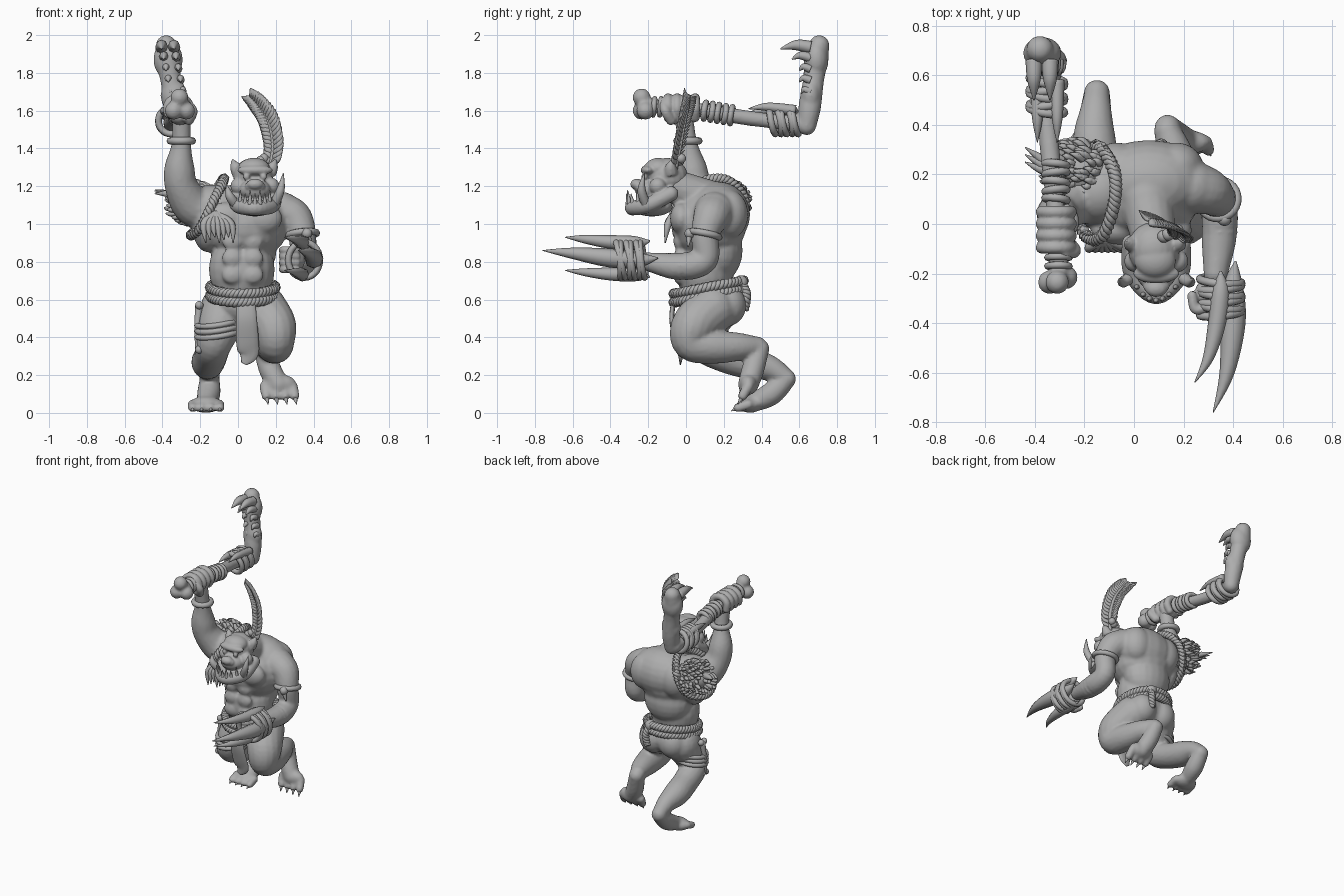
import bpy, bmesh, math, random
from mathutils import Vector, Matrix

random.seed(4)
if "Cube" in bpy.data.objects:
    bpy.data.objects.remove(bpy.data.objects["Cube"])

stone = bpy.data.materials.new("plain grey")
stone.use_nodes = True
stone.diffuse_color = (0.42, 0.42, 0.42, 1)
stone.node_tree.nodes["Principled BSDF"].inputs["Base Color"].default_value = stone.diffuse_color


def finish(name, bm, voxel=None, soften=4):
    """Turn a bmesh into a smooth object, optionally fusing its pieces."""
    bmesh.ops.recalc_face_normals(bm, faces=bm.faces)
    for face in bm.faces:
        face.smooth = True
    mesh = bpy.data.meshes.new(name)
    bm.to_mesh(mesh)
    bm.free()
    mesh.materials.append(stone)
    obj = bpy.data.objects.new(name, mesh)
    bpy.context.collection.objects.link(obj)
    if voxel:
        fuse = obj.modifiers.new("fuse", "REMESH")
        fuse.mode, fuse.voxel_size, fuse.use_smooth_shade = "VOXEL", voxel, True
        relax = obj.modifiers.new("relax", "SMOOTH")
        relax.factor, relax.iterations = 0.5, soften


def ball(bm, centre, radii):
    if not isinstance(radii, tuple):
        radii = (radii,) * 3
    place = Matrix.Translation(centre) @ Matrix.Diagonal((*radii, 1))
    bmesh.ops.create_uvsphere(bm, u_segments=20, v_segments=12, radius=1, matrix=place)


def spline(points, steps=6, closed=False):
    """Smooth path through control points (x, y, z, radius)."""
    pts = [Vector(p) for p in points]
    count = len(pts)
    pick = (lambda i: pts[i % count]) if closed else (lambda i: pts[max(0, min(i, count - 1))])
    path = []
    for i in range(count if closed else count - 1):
        a, b, c, d = (pick(i + k) for k in (-1, 0, 1, 2))
        for s in range(steps):
            t = s / steps
            path.append(b + (c - a) * (t / 2) + (a * 2 - b * 5 + c * 4 - d) * (t * t / 2)
                        + (b * 3 - a - c * 3 + d) * (t ** 3 / 2))
    return path if closed else path + [pts[-1]]


def frames(path, closed, ref):
    n = len(path)
    for i, p in enumerate(path):
        after = path[(i + 1) % n] if closed else path[min(i + 1, n - 1)]
        before = path[i - 1] if closed else path[max(i - 1, 0)]
        tangent = (after - before).to_3d().normalized()
        side = tangent.cross(ref).normalized()
        yield p.to_3d(), max(p.w, 0.001), side, side.cross(tangent)


def tube(bm, path, closed=False, ref=None, sides=10, flat=1.0):
    """Sweep an ellipse along a path; flat squashes it towards ref."""
    if ref is None:
        span = (path[len(path) // 2] - path[0]).to_3d()
        axis = min(range(3), key=lambda k: abs(span[k]))
        ref = Vector([float(k == axis) for k in range(3)])
    rings = []
    for centre, r, u, v in frames(path, closed, Vector(ref)):
        turn = [math.tau * k / sides for k in range(sides)]
        rings.append([bm.verts.new(centre + (u * math.cos(a) + v * math.sin(a) * flat) * r) for a in turn])
    pairs = list(zip(rings, rings[1:])) + ([(rings[-1], rings[0])] if closed else [])
    for low, high in pairs:
        for k in range(sides):
            j = (k + 1) % sides
            bm.faces.new((low[k], low[j], high[j], high[k]))
    if not closed:
        bm.faces.new(rings[0])
        bm.faces.new(rings[-1])


def limb(bm, points):
    path = spline(points)
    tube(bm, path, sides=16)
    for p in (path[0], path[-1]):
        ball(bm, p.to_3d(), p.w)


def spike(bm, *points, sides=8):
    tube(bm, spline(points), sides=sides)


def ring(bm, centre, axis, radius, thick, squash=1.0):
    turn = Vector(axis).normalized().to_track_quat("Z", "Y").to_matrix()
    path = []
    for k in range(28):
        a = math.tau * k / 28
        p = Vector(centre) + turn @ Vector((math.cos(a), math.sin(a) * squash, 0)) * radius
        path.append(Vector((*p, thick)))
    tube(bm, path, closed=True, ref=axis, sides=8)


def rope(bm, points, thick, turns, ref, closed=True):
    path = spline(points, 14, closed)
    for strand in range(3):
        twisted = []
        for i, (c, _, u, v) in enumerate(frames(path, closed, Vector(ref))):
            a = math.tau * (turns * i / len(path) + strand / 3)
            twisted.append(Vector((*(c + (u * math.cos(a) + v * math.sin(a)) * thick * .55), thick * .55)))
        tube(bm, twisted, closed, ref, 6)


# Body: torso masses, arms and legs fused into one skin
bm = bmesh.new()
for centre, radii in [((.03, .13, .58), (.17, .17, .13)), ((.02, .1, .76), (.175, .155, .2)),
                      ((.03, .17, .86), (.175, .13, .17)), ((.04, .12, 1.0), (.23, .2, .2)),
                      ((.06, .17, 1.05), (.24, .17, .175)), ((-.16, .11, 1.0), (.085, .13, .15))]:
    ball(bm, centre, radii)
for s in (-1, 1):
    ball(bm, (.03 + .1 * s, -.025, 1.03), (.105, .06, .085))
    ball(bm, (.03 + .08 * s, .22, .57), (.1, .1, .11))
    ball(bm, (.05 + .12 * s, .23, 1.05), (.11, .1, .13))
    for row in range(3):
        ball(bm, (.025 + .055 * s, -.035, .73 + .09 * row), (.056, .032, .05))
limb(bm, [(.05, .1, 1.13, .11), (.08, -.06, 1.2, .09)])
limb(bm, [(.23, .15, 1.06, .11), (.3, .13, 1.03, .095), (.34, .1, .94, .075), (.345, .1, .81, .07),
          (.345, -.03, .775, .075), (.33, -.2, .8, .05)])
limb(bm, [(-.14, .13, 1.08, .13), (-.24, .1, 1.1, .11), (-.3, .05, 1.2, .088),
          (-.31, .03, 1.3, .08), (-.3, .01, 1.42, .052), (-.3, -.01, 1.55, .05)])
limb(bm, [(-.07, .15, .55, .13), (-.1, .1, .45, .115), (-.13, .1, .36, .095),
          (-.145, .21, .3, .088), (-.16, .34, .265, .088), (-.155, .45, .235, .066), (-.15, .52, .19, .052)])
limb(bm, [(-.15, .53, .18, .053), (-.155, .45, .1, .062), (-.17, .35, .05, .048)])
limb(bm, [(.13, .14, .55, .13), (.19, .04, .46, .12), (.2, .03, .37, .098),
          (.19, .15, .35, .09), (.165, .28, .35, .075), (.135, .375, .35, .055)])
limb(bm, [(.135, .39, .34, .052), (.17, .355, .23, .06), (.215, .33, .15, .055)])
ball(bm, (-.17, .34, .045), (.085, .065, .045))
ball(bm, (.22, .33, .15), (.09, .048, .055))
for k in range(4):
    x = -.24 + .048 * k
    limb(bm, [(x, .33, .045, .026), (x, .275, .027, .025)])
    x = .14 + .05 * k
    limb(bm, [(x, .33, .14, .028), (x + .01, .3, .09, .026)])
finish("body", bm, .011)

# Toe nails
bm = bmesh.new()
for k in range(4):
    x = -.24 + .048 * k
    spike(bm, (x, .28, .03, .018), (x, .24, .01, .002))
    x = .15 + .05 * k
    spike(bm, (x, .3, .09, .018), (x + .01, .275, .045, .002))
finish("toe_nails", bm)

# Head with brow, snout, heavy jaw and ears
bm = bmesh.new()
for centre, radii in [((.08, -.1, 1.25), (.105, .11, .1)), ((.085, -.145, 1.295), (.085, .075, .055)),
                      ((.09, -.2, 1.285), (.095, .04, .028)),
                      ((.09, -.19, 1.18), (.085, .08, .06)), ((.09, -.18, 1.09), (.1, .11, .05)),
                      ((.09, -.26, 1.21), (.045, .035, .03))]:
    ball(bm, centre, radii)
limb(bm, [(-.01, -.08, 1.16, .04), (.0, -.2, 1.1, .042), (.09, -.285, 1.085, .04),
          (.18, -.2, 1.1, .042), (.19, -.08, 1.16, .04)])
for s in (-1, 1):
    ball(bm, (.09 + .085 * s, -.15, 1.2), .045)
    ball(bm, (.09 + .03 * s, -.25, 1.2), .024)
    ball(bm, (.09 + .045 * s, -.22, 1.25), .018)
    spike(bm, (.085 + .08 * s, -.08, 1.27, .04), (.085 + .1 * s, -.08, 1.305, .03), (.085 + .115 * s, -.07, 1.345, .004))
finish("head", bm, .007, 3)

# Teeth and tusks
bm = bmesh.new()
for k in range(-3, 4):
    x, y = .09 + .026 * k, -.305 + .006 * k * k
    spike(bm, (x, y, 1.1, .015), (x, y - .01, 1.16 + .02 * (k % 2), .002))
for s, rise in ((-1, .1), (1, .16)):
    x = .09 + .1 * s
    spike(bm, (x, -.21, 1.1, .026), (x + .035 * s, -.235, 1.1 + rise / 2, .022), (x + .05 * s, -.22, 1.11 + rise, .002))
finish("teeth_and_tusks", bm)

# Topknot and broad curved feather
bm = bmesh.new()
for k in range(4):
    ball(bm, (.12 + .018 * k, -.05 + .008 * k, 1.335 + .012 * (k % 2)), .026)
quill = spline([(.16, -.06, 1.27, .012), (.185, -.035, 1.4, .012), (.165, -.01, 1.53, .01),
                (.115, .01, 1.62, .008), (.065, .02, 1.675, .003)], 6)
tube(bm, quill)
for i in range(3, len(quill) - 1):
    p, along = quill[i].to_3d(), (quill[i + 1] - quill[i - 1]).to_3d().normalized()
    across = along.cross(Vector((0, 1, 0))).normalized()
    reach = .068 * math.sin(math.pi * min(1, .25 + .6 * i / len(quill)))
    for s in (-1, 1):
        mid, tip = p + (across * s + along * .6) * reach * .5, p + (across * s * .8 + along * 1.0) * reach
        mid.y, tip.y = mid.y + .012 * s - .012, tip.y + .032 * s
        tube(bm, spline([(*p, .013), (*mid, .017), (*tip, .003)], 4), ref=(0, 1, 0), sides=6, flat=.5)
finish("feather", bm)

# Shoulder fur pad with overlapping tufts, and chest tassel
bm = bmesh.new()
centre, size = Vector((-.22, .21, 1.11)), Vector((.12, .105, .095))
ball(bm, centre, tuple(size))
for k in range(170):
    n = Vector([random.gauss(0, 1) for _ in range(3)]).normalized()
    base = centre + n * size
    sweep = (n * .25 + Vector((-.6, .15, .1))).normalized() * random.uniform(.03, .07)
    spike(bm, (*base, .016), (*(base + sweep * .5 + n * .01), .013), (*(base + sweep), .002), sides=5)
for s in (-1, 0, 1):
    spike(bm, (-.31, .22, 1.14, .025), (-.37, .24 + .02 * s, 1.16, .02), (-.44, .28 + .03 * s, 1.17 + .01 * s, .002))
for k in range(7):
    x = -.18 + .024 * k
    spike(bm, (-.12, -.06, 1.06, .015), (x, -.095, 1.0, .02), (x + .01, -.11, .9 + .015 * (k % 3), .003))
finish("fur_pad", bm)

# Twisted ropes: shoulder strap, double belt and its hanging knot
bm = bmesh.new()
rope(bm, [(-.14, .31, 1.14, 1), (-.08, .21, 1.235, 1), (-.08, .08, 1.22, 1), (-.13, -.05, 1.12, 1),
          (-.2, -.04, .98, 1), (-.25, .12, .94, 1), (-.2, .28, 1.0, 1)], .026, 16, (1, 0, .4))
finish("shoulder_rope", bm)
bm = bmesh.new()
for drop in (0, .045):
    loop = []
    for k in range(10):
        a = math.tau * k / 10
        loop.append((.025 + .172 * math.cos(a), .12 + .185 * math.sin(a), .665 - drop + .035 * math.sin(a), 1))
    rope(bm, loop, .027, 18, (0, 0, 1))
rope(bm, [(.09, .29, .69, 1), (.11, .32, .63, 1), (.1, .31, .55, 1)], .024, 3, (1, 0, 0), False)
ball(bm, (.09, .29, .69), .038)
finish("belt_rope", bm)

# Loincloth
bm = bmesh.new()
tube(bm, spline([(.04, -.06, .62, .05), (.045, -.075, .5, .055), (.05, -.05, .38, .06),
                 (.055, -.03, .31, .052), (.03, -.03, .26, .015)]), ref=(0, 1, 0), sides=12, flat=.25)
finish("loincloth", bm)

# Thigh straps holding a small bone
bm = bmesh.new()
for k in range(3):
    ring(bm, (-.107, .1, .42 + .03 * k), (-.15, -.15, 1), .112, .015)
limb(bm, [(-.205, .1, .56, .022), (-.215, .09, .45, .016), (-.205, .08, .34, .022)])
for y, z in ((.08, .57), (.115, .57), (.06, .335), (.1, .335)):
    ball(bm, (-.205, y, z), .022)
finish("thigh_straps", bm)

# Arm band and bracelet
bm = bmesh.new()
ring(bm, (.34, .1, .945), (-.1, .2, 1), .077, .018)
ball(bm, (.365, .02, .95), .028)
spike(bm, (.365, .02, .95, .02), (.39, .01, .88, .004))
ring(bm, (-.3, .01, 1.44), (0, 0, 1), .058, .02)
finish("arm_bands", bm)

# Left fist and claw weapon bound round the wrist
bm = bmesh.new()
ball(bm, (.3, -.28, .81), (.055, .06, .065))
for k in range(4):
    z = .76 + .034 * k
    limb(bm, [(.31, -.33, z, .02), (.25, -.345, z, .021), (.235, -.29, z, .02)])
finish("left_fist", bm, .007, 2)
bm = bmesh.new()
spike(bm, (.35, -.19, .91, .004), (.35, -.27, .9, .036), (.335, -.4, .905, .036), (.3, -.54, .92, .022), (.245, -.64, .93, .002))
spike(bm, (.41, -.15, .82, .004), (.4, -.25, .81, .04), (.4, -.4, .82, .05), (.375, -.6, .845, .03), (.32, -.76, .86, .002))
spike(bm, (.34, -.19, .72, .004), (.34, -.27, .73, .034), (.335, -.4, .735, .034), (.3, -.54, .745, .02), (.245, -.64, .755, .002))
finish("claw_blades", bm)
bm = bmesh.new()
for k in range(6):
    ring(bm, (.35, -.23 - .026 * k, .81), (.1 * (-1) ** k, 1, .12), .084, .017, 1.13)
finish("claw_binding", bm)

# Club: bone handle, knob end and upright jawbone head
bm = bmesh.new()
limb(bm, [(-.3, -.22, 1.63, .04), (-.305, -.1, 1.615, .038), (-.32, .1, 1.6, .038),
          (-.34, .3, 1.565, .04), (-.355, .5, 1.54, .04), (-.34, .63, 1.53, .055)])
for centre in ((-.34, -.235, 1.6), (-.275, -.215, 1.6), (-.31, -.235, 1.67)):
    ball(bm, centre, .048)
limb(bm, [(-.33, .64, 1.52, .05), (-.335, .655, 1.62, .06), (-.355, .675, 1.76, .056),
          (-.375, .69, 1.88, .064), (-.38, .705, 1.945, .055)])
ball(bm, (-.37, .69, 1.87), (.078, .065, .1))
ball(bm, (-.34, .66, 1.68), (.07, .055, .09))
finish("club_bone", bm, .01)
bm = bmesh.new()
for z, size, reach in ((1.935, .034, .17), (1.88, .026, .11), (1.82, .022, .07), (1.76, .022, .07), (1.7, .02, .06)):
    for x in (-.405, -.34):
        x += (1.94 - z) * .2
        spike(bm, (x, .66, z, size), (x, .65 - reach * .4, z + .012, size * .8), (x, .67 - reach, z - .008, .003))
for x, z in ((-.31, 1.61), (-.39, 1.59)):
    spike(bm, (x, .33, z, .002), (x, .43, z + .01, .022), (x, .58, z - .01, .03))
finish("club_teeth", bm)
bm = bmesh.new()
for k in range(5):
    ring(bm, (-.315, .1 + .035 * k, 1.6 - .006 * k), (.1 * (-1) ** k, 1, -.15), .044, .016)
    ring(bm, (-.352, .46 + .03 * k, 1.545), (.15 * (-1) ** k, 1, .2), .07, .018)
for k in range(2):
    ring(bm, (-.305, -.17 + .035 * k, 1.62), (0, 1, -.1), .044, .014)
finish("club_bindings", bm)

# Right hand: fingers curled over the club
bm = bmesh.new()
ball(bm, (-.305, -.02, 1.57), (.055, .085, .05))
for k in range(4):
    arc = [(-.315 + .06 * math.cos(a), -.095 + .048 * k, 1.61 + .058 * math.sin(a), .025)
           for a in (-.9, 0, .9, 1.8, 2.7, 3.6)]
    limb(bm, arc)
limb(bm, [(-.26, -.08, 1.55, .027), (-.24, -.11, 1.6, .026), (-.28, -.12, 1.65, .022)])
finish("right_hand", bm, .008, 2)
